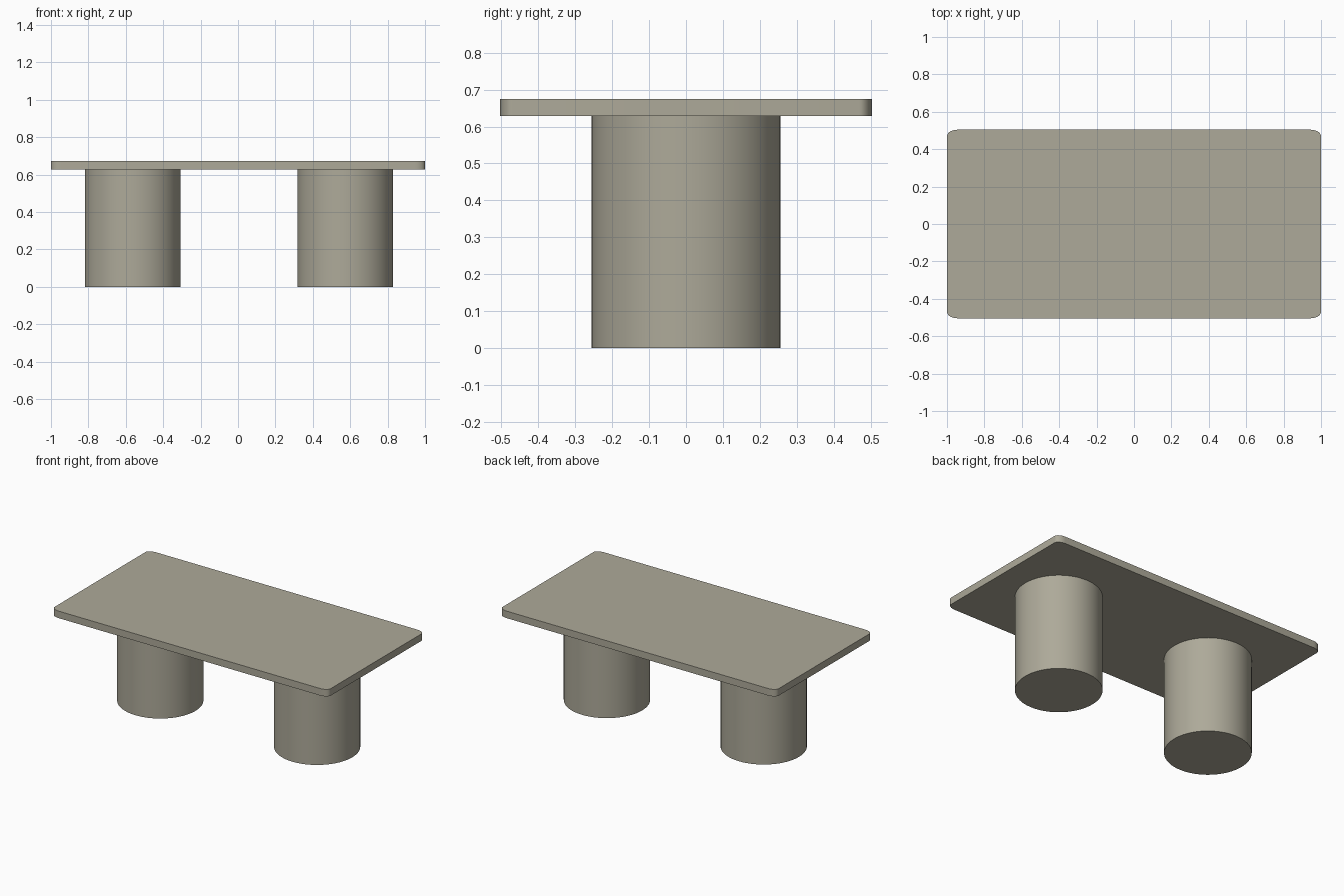
import bpy, bmesh, math

if "Cube" in bpy.data.objects:
    bpy.data.objects.remove(bpy.data.objects["Cube"])

# One warm stone grey for everything
stone = bpy.data.materials.new("warm_stone_grey")
stone.diffuse_color = (0.42, 0.40, 0.32, 1.0)
stone.use_nodes = True
stone.node_tree.nodes["Principled BSDF"].inputs["Base Color"].default_value = stone.diffuse_color

HALF_X, HALF_Y = 1.0, 0.504
Z_UNDER, Z_TOP = 0.628, 0.674
LEG_R = 0.256


def finish(obj):
    obj.data.materials.append(stone)
    bpy.ops.object.select_all(action='DESELECT')
    obj.select_set(True)
    bpy.context.view_layer.objects.active = obj
    bpy.ops.object.shade_smooth_by_angle(angle=math.radians(35))


# Table top: rectangle with small, slightly stretched rounded corners, extruded
def make_top(rx=0.055, ry=0.035, steps=8):
    bm = bmesh.new()
    verts = []
    for quarter, (sx, sy) in enumerate([(1, 1), (-1, 1), (-1, -1), (1, -1)]):
        for i in range(steps + 1):
            a = (quarter + i / steps) * math.pi / 2
            verts.append(bm.verts.new((sx * (HALF_X - rx) + rx * math.cos(a),
                                       sy * (HALF_Y - ry) + ry * math.sin(a),
                                       Z_UNDER)))
    base = bm.faces.new(verts)
    ext = bmesh.ops.extrude_face_region(bm, geom=[base], use_keep_orig=True)
    moved = [g for g in ext["geom"] if isinstance(g, bmesh.types.BMVert)]
    bmesh.ops.translate(bm, verts=moved, vec=(0, 0, Z_TOP - Z_UNDER))
    bmesh.ops.recalc_face_normals(bm, faces=bm.faces)
    mesh = bpy.data.meshes.new("table_top")
    bm.to_mesh(mesh)
    bm.free()
    obj = bpy.data.objects.new("table_top", mesh)
    bpy.context.collection.objects.link(obj)
    finish(obj)


make_top()

# Two drum legs
for name, x in (("left_drum_leg", -0.563), ("right_drum_leg", 0.573)):
    bpy.ops.mesh.primitive_cylinder_add(vertices=64, radius=LEG_R, depth=Z_UNDER,
                                        location=(x, 0, Z_UNDER / 2))
    leg = bpy.context.object
    leg.name = name
    finish(leg)
